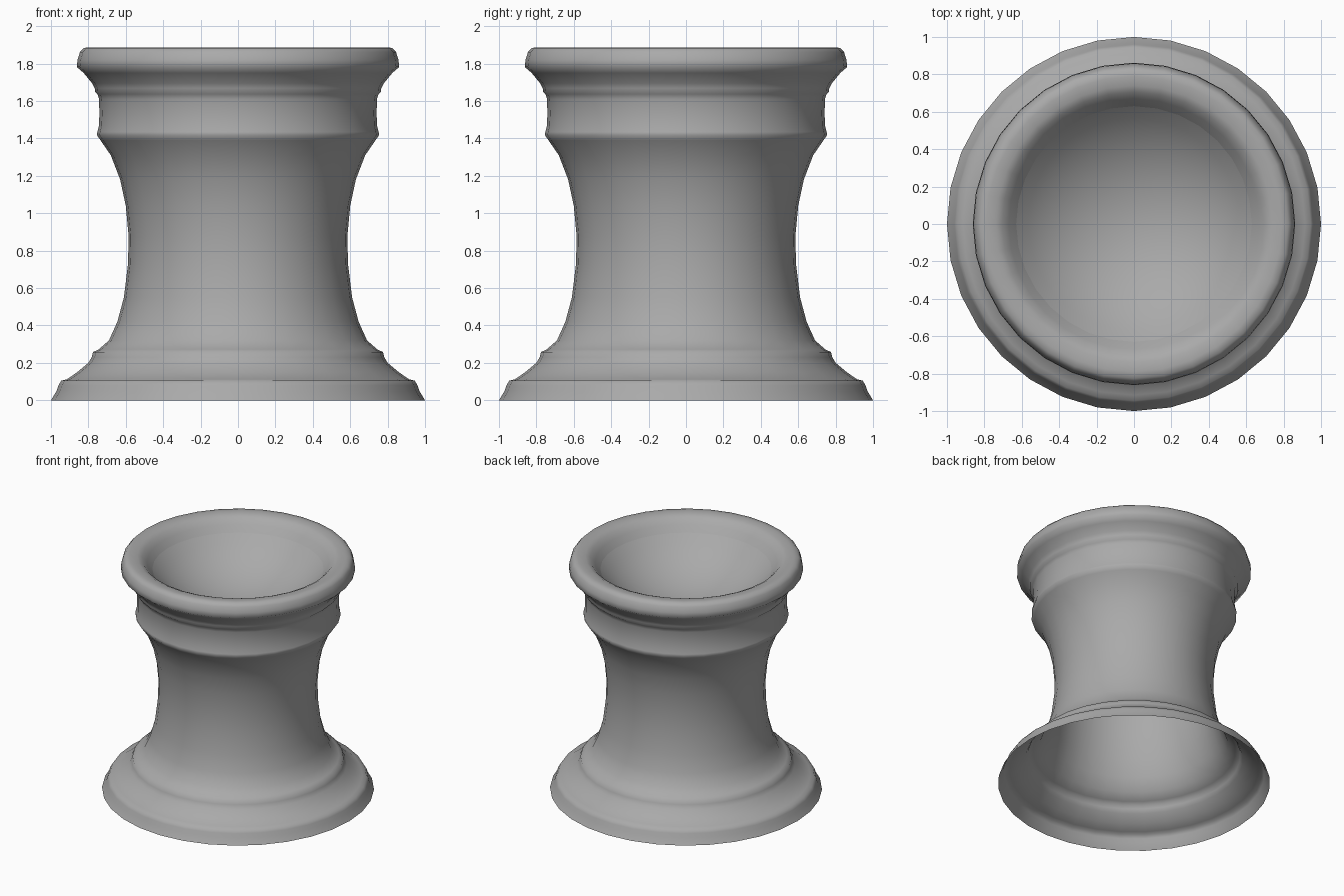
import bpy, bmesh
from math import cos, sin, tan, atan, pi, radians

SIDES = 32

cube = bpy.data.objects.get("Cube")
if cube:
    bpy.data.objects.remove(cube, do_unlink=True)

# Single plain grey
grey = bpy.data.materials.new("plain grey")
grey.use_nodes = True
colour = (0.4, 0.4, 0.4, 1)
grey.diffuse_color = colour
grey.node_tree.nodes["Principled BSDF"].inputs["Base Color"].default_value = colour


def lathe(name, profile, sharp_angle):
    """Turn a list of (radius, height) points around the z axis."""
    bm = bmesh.new()
    rings = [[bm.verts.new((r * cos(2 * pi * i / SIDES), r * sin(2 * pi * i / SIDES), z))
              for i in range(SIDES)] for r, z in profile]
    for low, high in zip(rings, rings[1:]):
        for i in range(SIDES):
            j = (i + 1) % SIDES
            bm.faces.new((low[i], low[j], high[j], high[i]))
    bmesh.ops.remove_doubles(bm, verts=bm.verts, dist=0.0005)
    mesh = bpy.data.meshes.new(name)
    bm.to_mesh(mesh)
    bm.free()
    mesh.materials.append(grey)
    obj = bpy.data.objects.new(name, mesh)
    bpy.context.collection.objects.link(obj)
    bpy.ops.object.select_all(action='DESELECT')
    obj.select_set(True)
    bpy.context.view_layer.objects.active = obj
    bpy.ops.object.shade_smooth_by_angle(angle=radians(sharp_angle))
    return obj


# Stepped foot, waisted shaft, collar and rolled rim
foot = [(1, 0), (.97, .05), (.96, .08), (.945, .105), (.915, .112),
        (.86, .15), (.8, .2), (.782, .23), (.775, .258), (.745, .272)]
shaft = [(.69, .32), (.645, .42), (.61, .55), (.588, .73), (.585, .88),
         (.6, 1.04), (.63, 1.18), (.68, 1.31), (.735, 1.39)]
collar = [(.755, 1.418), (.752, 1.435), (.744, 1.465), (.741, 1.53), (.743, 1.61),
          (.751, 1.637), (.764, 1.65), (.766, 1.668), (.78, 1.695)]
rim = [(.825, 1.75), (.862, 1.782), (.858, 1.82), (.845, 1.862), (.825, 1.884),
       (.79, 1.887), (.74, 1.884), (.705, 1.868), (.67, 1.83), (.63, 1.78)]
lathe("pedestal", foot + shaft + collar + rim, 60)

# Shallow round bowl set inside the rim
edge, rim_z, depth, steps = .63, 1.78, .28, 8
slope = 2 * atan(depth / edge)
radius = edge / sin(slope)
bowl = [(radius * sin(slope * k / steps),
         rim_z - depth + radius * (1 - cos(slope * k / steps)))
        for k in range(steps, -1, -1)]
lathe("bowl", bowl, 80)
